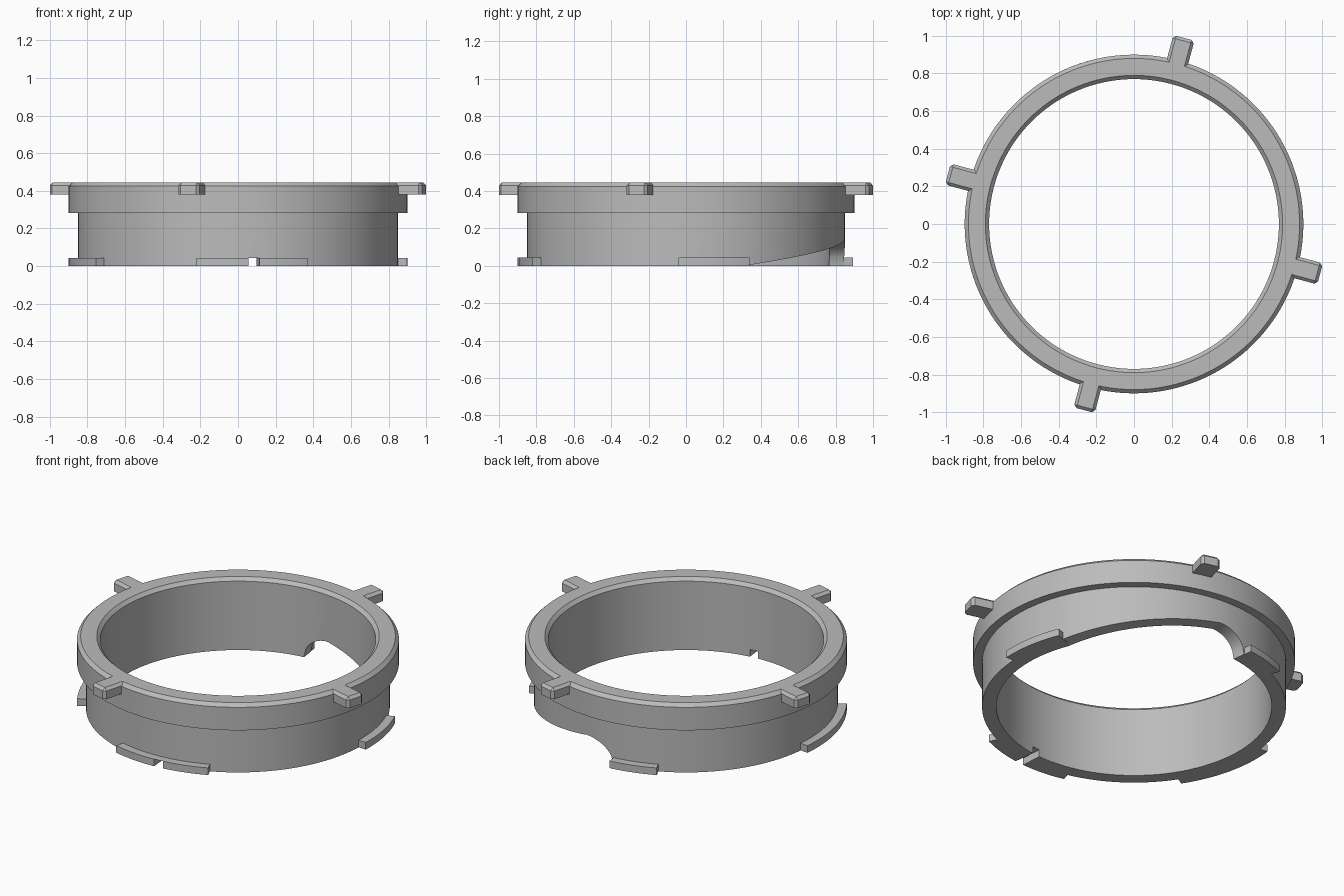
import bpy
import bmesh
from math import radians, sin, cos, sqrt, pi
from mathutils import Matrix

if "Cube" in bpy.data.objects:
    bpy.data.objects.remove(bpy.data.objects["Cube"])

SEGMENTS = 144
BORE, BODY, FLANGE = 0.77, 0.85, 0.90
HEIGHT, LEDGE, CHAMFER = 0.445, 0.283, 0.02
TAB_TOP = 0.044

grey = bpy.data.materials.new("satin_grey")
grey.use_nodes = True
grey.diffuse_color = (0.5, 0.5, 0.5, 1)
grey.node_tree.nodes["Principled BSDF"].inputs["Base Color"].default_value = (0.5, 0.5, 0.5, 1)


def make_object(name, bm):
    bmesh.ops.recalc_face_normals(bm, faces=bm.faces)
    mesh = bpy.data.meshes.new(name)
    bm.to_mesh(mesh)
    bm.free()
    mesh.materials.append(grey)
    obj = bpy.data.objects.new(name, mesh)
    bpy.context.collection.objects.link(obj)
    return obj


def sweep(name, sections, closed):
    """Join (angle, [(radius, z), ...]) sections into a solid around z."""
    bm = bmesh.new()
    rings = [[bm.verts.new((r * cos(a), r * sin(a), z)) for r, z in profile]
             for a, profile in sections]
    pairs = list(zip(rings, rings[1:]))
    if closed:
        pairs.append((rings[-1], rings[0]))
    else:
        bm.faces.new(rings[0])
        bm.faces.new(rings[-1])
    for a, b in pairs:
        for i in range(len(a)):
            j = (i + 1) % len(a)
            bm.faces.new((a[i], a[j], b[j], b[i]))
    return make_object(name, bm)


def arc_block(name, start, end, r0, r1, z0, top, steps):
    """Curved block whose top height may vary with the angle in degrees."""
    sections = []
    for i in range(steps + 1):
        deg = start + (end - start) * i / steps
        z1 = top(deg)
        sections.append((radians(deg), [(r0, z0), (r1, z0), (r1, z1), (r0, z1)]))
    return sweep(name, sections, False)


def combine(target, other, operation):
    mod = target.modifiers.new(other.name, "BOOLEAN")
    mod.operation = operation
    mod.solver = "EXACT"
    mod.object = other
    bpy.context.view_layer.objects.active = target
    bpy.ops.object.modifier_apply(modifier=mod.name)
    bpy.data.objects.remove(other)


def make_lug(angle):
    """Radial lug with chamfered top and tip edges."""
    inner, outer, half, low = 0.83, 1.024, 0.058, 0.379
    bm = bmesh.new()
    bmesh.ops.create_cube(bm, size=1)
    bmesh.ops.scale(bm, vec=(outer - inner, 2 * half, HEIGHT - low), verts=bm.verts)
    bmesh.ops.translate(bm, vec=((inner + outer) / 2, 0, (HEIGHT + low) / 2), verts=bm.verts)

    def chamfered(edge):
        a, b = (v.co for v in edge.verts)
        on_tip = min(a.x, b.x) > 0.9
        on_top = min(a.z, b.z) > 0.42
        along = abs(a.x - b.x) > 0.1
        upright = abs(a.z - b.z) > 0.03
        return (on_top and (on_tip or along)) or (on_tip and upright)

    bmesh.ops.bevel(bm, geom=[e for e in bm.edges if chamfered(e)],
                    offset=0.016, segments=1, affect="EDGES")
    bmesh.ops.rotate(bm, matrix=Matrix.Rotation(radians(angle), 3, "Z"), verts=bm.verts)
    return make_object("lug", bm)


# Ring body with a stepped flange and chamfered rim
profile = [(BORE, 0), (BODY, 0), (BODY, LEDGE), (FLANGE, LEDGE),
           (FLANGE, HEIGHT - CHAMFER), (FLANGE - CHAMFER, HEIGHT),
           (BORE + CHAMFER, HEIGHT), (BORE, HEIGHT - CHAMFER)]
ring = sweep("locking_ring",
             [(2 * pi * i / SEGMENTS, profile) for i in range(SEGMENTS)], True)

# Four lugs around the top
for k in range(4):
    combine(ring, make_lug(90 * k - 15), "UNION")

# Four foot tabs of different lengths
for start, end in ((-2.5, 22.2), (96.6, 114.5), (174, 213), (255.8, 294.3)):
    tab = arc_block("foot_tab", start, end, 0.81, FLANGE, 0, lambda d: TAB_TOP, 16)
    combine(ring, tab, "UNION")

# Ramp relief in the lower edge, ending in a rounded corner
RAMP_START, RAMP_PEAK, RAMP_END, RAMP_HEIGHT = 22.4, 84, 96.4, 0.135


def ramp(deg):
    if deg <= RAMP_PEAK:
        t = (deg - RAMP_START) / (RAMP_PEAK - RAMP_START)
        return 0.002 + (RAMP_HEIGHT - 0.002) * t
    t = (deg - RAMP_PEAK) / (RAMP_END - RAMP_PEAK)
    return RAMP_HEIGHT * sqrt(max(0, 1 - t * t)) + 0.002


combine(ring, arc_block("ramp_cutter", RAMP_START, RAMP_END, 0.7, 0.95, -0.05, ramp, 90),
        "DIFFERENCE")

# Small notch through the front tab and wall
combine(ring, arc_block("notch_cutter", 273.5, 277.3, 0.7, 0.95, -0.05,
                        lambda d: TAB_TOP, 2), "DIFFERENCE")

# Smooth curved walls, crisp edges
bpy.ops.object.select_all(action="DESELECT")
ring.select_set(True)
bpy.context.view_layer.objects.active = ring
bpy.ops.object.shade_smooth_by_angle(angle=radians(25))
